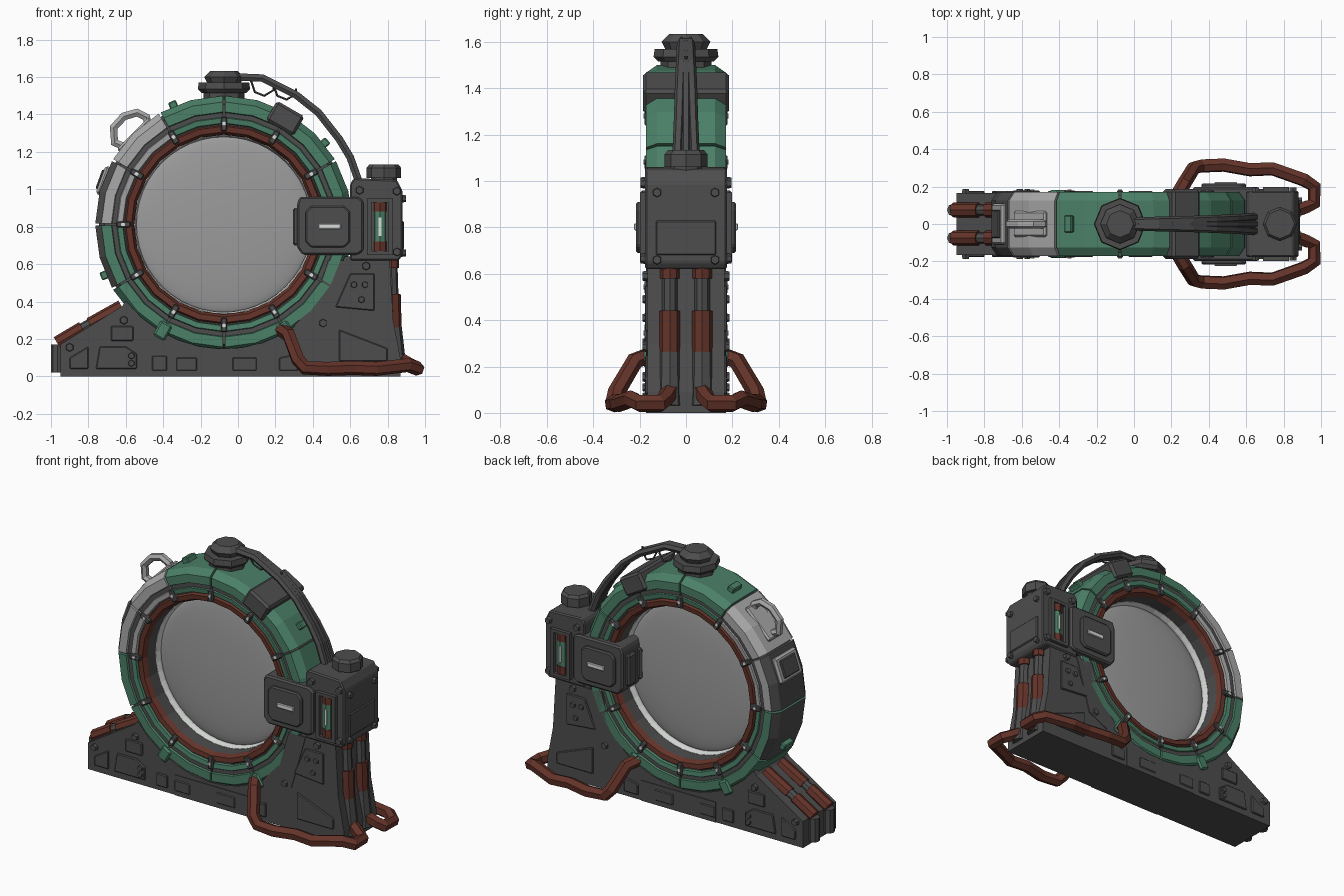
import bpy, bmesh, math
from mathutils import Vector, Matrix

if "Cube" in bpy.data.objects:
    bpy.data.objects.remove(bpy.data.objects["Cube"])

CX, CZ = -0.075, 0.812          # ring centre


def material(name, *rgb):
    m = bpy.data.materials.new(name)
    m.diffuse_color = (*rgb, 1)
    m.use_nodes = True
    m.node_tree.nodes["Principled BSDF"].inputs["Base Color"].default_value = m.diffuse_color
    return m


DARK = material("dark_grey", 0.075, 0.075, 0.075)
GREEN = material("green", 0.07, 0.215, 0.137)
RED = material("rust_red", 0.125, 0.033, 0.022)
LIGHT = material("light_grey", 0.40, 0.40, 0.40)
LENS = material("lens_grey", 0.33, 0.33, 0.33)
WHITE = material("white", 0.7, 0.72, 0.70)


def finish(name, bm, mats, mirror=False):
    bmesh.ops.recalc_face_normals(bm, faces=bm.faces)
    me = bpy.data.meshes.new(name)
    bm.to_mesh(me)
    bm.free()
    for m in mats:
        me.materials.append(m)
    ob = bpy.data.objects.new(name, me)
    bpy.context.collection.objects.link(ob)
    if mirror:
        md = ob.modifiers.new("mirror_y", 'MIRROR')
        md.use_axis = (False, True, False)
        md.use_mirror_merge = False
    return ob


def prism(name, pts, y0, y1, mat, mirror=False, bevel=0):
    """Extrude an x-z outline from y0 to y1."""
    bm = bmesh.new()
    f = bm.faces.new([bm.verts.new((x, y0, z)) for x, z in pts])
    ext = bmesh.ops.extrude_face_region(bm, geom=[f])
    for v in ext["geom"]:
        if isinstance(v, bmesh.types.BMVert):
            v.co.y = y1
    bmesh.ops.recalc_face_normals(bm, faces=bm.faces)
    if bevel:
        bmesh.ops.bevel(bm, geom=bm.edges[:], offset=bevel, segments=1, affect='EDGES')
    return finish(name, bm, [mat], mirror)


def box(name, x0, x1, z0, z1, y0, y1, mat, mirror=False, bevel=0):
    return prism(name, [(x0, z0), (x1, z0), (x1, z1), (x0, z1)], y0, y1, mat, mirror, bevel)


def polar(deg, r):
    a = math.radians(deg)
    return CX + r * math.cos(a), CZ + r * math.sin(a)


def rim_box(name, deg, r0, r1, width, y0, y1, mat, mirror=False, bevel=0):
    """Block standing on the ring at an angle."""
    a = math.radians(deg)
    tx, tz = -math.sin(a) * width / 2, math.cos(a) * width / 2
    (xa, za), (xb, zb) = polar(deg, r0), polar(deg, r1)
    pts = [(xa - tx, za - tz), (xb - tx, zb - tz), (xb + tx, zb + tz), (xa + tx, za + tz)]
    return prism(name, pts, y0, y1, mat, mirror, bevel)


def rod(name, p0, p1, r0, r1, mat, n=8, mirror=False):
    p0, p1 = Vector(p0), Vector(p1)
    d = p1 - p0
    bm = bmesh.new()
    bmesh.ops.create_cone(bm, cap_ends=True, segments=n, radius1=r0, radius2=r1, depth=d.length)
    rot = d.to_track_quat('Z', 'Y').to_matrix().to_4x4()
    rot.translation = (p0 + p1) / 2
    bm.transform(rot)
    return finish(name, bm, [mat], mirror)


def tube(name, pts, r, mat, mirror=False):
    cu = bpy.data.curves.new(name, 'CURVE')
    cu.dimensions, cu.bevel_depth, cu.bevel_resolution, cu.use_fill_caps = '3D', r, 1, True
    sp = cu.splines.new('POLY')
    sp.points.add(len(pts) - 1)
    for p, co in zip(sp.points, pts):
        p.co = (*co, 1)
    cu.materials.append(mat)
    ob = bpy.data.objects.new(name, cu)
    bpy.context.collection.objects.link(ob)
    bpy.context.view_layer.objects.active = ob
    ob.select_set(True)
    bpy.ops.object.convert(target='MESH')
    ob = bpy.context.view_layer.objects.active
    ob.select_set(False)
    for p in ob.data.polygons:
        p.use_smooth = False
    if mirror:
        md = ob.modifiers.new("mirror_y", 'MIRROR')
        md.use_axis = (False, True, False)
    return ob


def revolve(name, half, a0, a1, n, mats, index=lambda k: 0):
    """Sweep a section (r, y), mirrored about y = 0, round the ring axis."""
    sec = half + [(r, -y) for r, y in reversed(half)]
    m, h = len(sec), len(half)
    full = abs(a1 - a0) >= 360
    bm = bmesh.new()
    rows = []
    for i in range(n if full else n + 1):
        d = a0 + (a1 - a0) * i / n
        rows.append([bm.verts.new((polar(d, r)[0], y, polar(d, r)[1])) for r, y in sec])
    for i in range(n):
        p, q = rows[i], rows[(i + 1) % len(rows)]
        for k in range(m):
            f = bm.faces.new((p[k], p[(k + 1) % m], q[(k + 1) % m], q[k]))
            f.material_index = index(k if k < h else (m - 2 - k) % m)
    if not full:
        bm.faces.new(rows[0])
        bm.faces.new(rows[-1][::-1])
    return finish(name, bm, mats)


# ring: twelve armour segments over a dark core
revolve("ring_core", [(0.668, 0.11), (0.64, 0.155), (0.53, 0.145), (0.49, 0.10)], 0, 360, 24, [DARK])
section = [(0.688, 0.125), (0.655, 0.172), (0.602, 0.172), (0.598, 0.160), (0.574, 0.160),
           (0.570, 0.167), (0.542, 0.163), (0.53, 0.10)]
for i in range(12):
    d = 30 * i
    face = LIGHT if d in (120, 150) else GREEN
    rim = DARK if d in (150, 180) else face
    revolve("ring_segment", section, d + 0.5, d + 29.5, 2, [face, rim, DARK],
            lambda k: 2 if k == 3 else (1 if k in (0, 15) else 0))
    # clip with bright bolt over every joint
    rim_box("ring_clip", d, 0.50, 0.575, 0.034, 0.09, 0.179, DARK, True, 0.006)
    x, z = polar(d, 0.54)
    rod("clip_bolt", (x, 0.175, z), (x, 0.184, z), 0.011, 0.011, WHITE, 6, True)
revolve("red_inner_ring", [(0.54, 0.13), (0.525, 0.163), (0.495, 0.16), (0.48, 0.13)], 0, 360, 24,
        [RED, DARK], lambda k: 1 if k == 3 else 0)
revolve("lens_rim", [(0.49, 0.05), (0.476, 0.05), (0.468, 0.02)], 0, 360, 48, [WHITE])
bm = bmesh.new()
bmesh.ops.create_uvsphere(bm, u_segments=48, v_segments=24, radius=0.475)
bm.transform(Matrix.Translation((CX, 0, CZ)) @ Matrix.Diagonal((1, 0.09, 1, 1)) @ Matrix.Rotation(math.pi / 2, 4, 'X'))
lens = finish("lens", bm, [LENS])
for p in lens.data.polygons:
    p.use_smooth = True

# blocks and tabs on the ring rim
rim_box("rim_saddle", 60, 0.595, 0.715, 0.17, -0.186, 0.186, DARK, False, 0.014)
for deg in (240, 300):
    rim_box("lower_clamp", deg, 0.61, 0.70, 0.07, 0.10, 0.182, GREEN, True, 0.01)
for deg in (113, 39, 203):
    rim_box("rim_tab", deg, 0.66, 0.715, 0.045, -0.045, 0.045, GREEN, False, 0.006)
rim_box("rim_plate", 160, 0.62, 0.702, 0.16, -0.11, 0.11, LIGHT, False, 0.012)
rim_box("rim_plate_cover", 160, 0.69, 0.712, 0.11, -0.075, 0.075, DARK, False, 0.006)
rim_box("handle_plate", 135, 0.64, 0.69, 0.24, -0.07, 0.07, LIGHT, False, 0.01)
tube("carry_handle", [(-0.59, 0, 1.22), (-0.66, 0, 1.25), (-0.665, 0, 1.33), (-0.61, 0, 1.39),
                      (-0.54, 0, 1.41), (-0.49, 0, 1.385), (-0.48, 0, 1.34)], 0.025, LIGHT)

# top cap, stacked octagons
for z0, z1, r0, r1 in ((1.46, 1.52, 0.11, 0.11), (1.515, 1.535, 0.12, 0.14), (1.535, 1.57, 0.14, 0.135),
                       (1.57, 1.60, 0.09, 0.105), (1.60, 1.633, 0.105, 0.072)):
    rod("top_cap", (CX, 0, z0), (CX, 0, z1), r0, r1, DARK)

# cable arm from the cap to the tower, fanning out
arm = [(0.0, 1.60), (0.13, 1.595), (0.31, 1.505), (0.43, 1.41), (0.54, 1.27), (0.60, 1.17), (0.65, 1.03)]
for s in (-1, 0, 1):
    tube("cable_arm", [(x, s * (0.012 + 0.026 * i / 6), z) for i, (x, z) in enumerate(arm)], 0.023, DARK)
for x0, z0 in ((0.07, 1.58), (0.19, 1.56)):
    tube("loose_wire", [(x0, 0.01, z0), (x0 + 0.02, 0.03, z0 - 0.06), (x0 + 0.07, 0.03, z0 - 0.08),
                        (x0 + 0.12, 0.0, z0 - 0.05), (x0 + 0.12, 0, z0 - 0.02)], 0.006, DARK)

# base hull, hugging the ring
arc = [polar(d, 0.665) for d in range(218, 341, 10)]
prism("base_hull", [(-0.95, 0), (-0.95, 0.17), (-0.62, 0.375)] + arc +
      [(0.57, 0.64), (0.81, 0.64), (0.83, 0.3), (0.87, 0.09), (0.87, 0)], -0.167, 0.167, DARK)
box("base_middle", -0.33, 0.2, 0.0, 0.13, -0.172, 0.172, DARK)
prism("base_strut", [(0.48, 0.62), (0.60, 0.62), (0.50, 0.27), (0.36, 0.20), (0.30, 0.27), (0.42, 0.40)],
      0.15, 0.172, DARK, True)

# raised panels and bolts on both base faces
panels = [[(-0.68, 0.19), (-0.56, 0.19), (-0.56, 0.27), (-0.68, 0.27)],
          [(-0.90, 0.04), (-0.80, 0.04), (-0.80, 0.16), (-0.90, 0.10)],
          [(-0.76, 0.04), (-0.54, 0.04), (-0.54, 0.12), (-0.60, 0.16), (-0.74, 0.16)],
          [(-0.46, 0.03), (-0.38, 0.03), (-0.38, 0.11), (-0.46, 0.11)],
          [(-0.33, 0.03), (-0.22, 0.03), (-0.22, 0.10), (-0.33, 0.10)],
          [(-0.03, 0.03), (0.10, 0.03), (0.10, 0.10), (-0.03, 0.10)],
          [(0.22, 0.03), (0.32, 0.03), (0.32, 0.12), (0.22, 0.10)],
          [(0.54, 0.08), (0.80, 0.08), (0.80, 0.15), (0.54, 0.25)],
          [(0.52, 0.37), (0.73, 0.35), (0.73, 0.55), (0.60, 0.55)]]
for pts in panels:
    prism("base_panel", pts, 0.16, 0.177, DARK, True, 0.005)
for x, z in ((0.62, 0.49), (0.68, 0.49), (0.66, 0.41), (-0.57, 0.07), (-0.57, 0.11)):
    rod("panel_stud", (x, 0.17, z), (x, 0.188, z), 0.02, 0.016, DARK, 6, True)
for x, z in ((-0.61, 0.30), (-0.90, 0.155), (0.455, 0.285), (0.685, 0.59)):
    rod("base_bolt", (x, 0.16, z), (x, 0.187, z), 0.024, 0.02, DARK, 6, True)

# paired pipes down the left slope
for a, b, r, m in (((-0.965, 0.02), (-0.965, 0.17), 0.035, DARK), ((-0.965, 0.175), (-0.83, 0.255), 0.04, RED),
                   ((-0.84, 0.25), (-0.78, 0.285), 0.03, DARK), ((-0.79, 0.275), (-0.62, 0.37), 0.04, RED)):
    rod("left_pipe", (a[0], 0.075, a[1]), (b[0], 0.075, b[1]), r, r, m, 8, True)

# paired pipes up the right end
for a, b, r0, r1, m in (((0.85, 0.03), (0.83, 0.26), 0.052, 0.046, DARK), ((0.83, 0.26), (0.825, 0.44), 0.045, 0.045, RED),
                        ((0.825, 0.43), (0.82, 0.59), 0.033, 0.033, DARK), ((0.82, 0.58), (0.82, 0.63), 0.042, 0.042, RED)):
    rod("right_pipe", (a[0], 0.07, a[1]), (b[0], 0.07, b[1]), r0, r1, m, 8, True)

# floor hoses, one each side
tube("floor_hose", [(0.23, 0.15, 0.25), (0.27, 0.22, 0.225), (0.32, 0.30, 0.09), (0.36, 0.31, 0.045),
                    (0.48, 0.315, 0.04), (0.62, 0.29, 0.045), (0.74, 0.295, 0.04), (0.91, 0.235, 0.06),
                    (0.963, 0.20, 0.04), (0.963, 0.11, 0.04), (0.92, 0.09, 0.06), (0.85, 0.065, 0.10)],
     0.038, RED, True)

# tower box with lid, bolts and end plate
prism("tower_box", [(0.60, 0.62), (0.86, 0.62), (0.88, 0.65), (0.88, 0.99), (0.85, 1.05), (0.62, 1.06), (0.60, 1.03)],
      -0.176, 0.176, DARK, False, 0.008)
for z0, z1, r0, r1 in ((1.04, 1.07, 0.07, 0.07), (1.06, 1.115, 0.092, 0.092), (1.115, 1.133, 0.092, 0.078)):
    rod("tower_lid", (0.78, 0, z0), (0.78, 0, z1), r0, r1, DARK)
box("end_plate", 0.87, 0.888, 0.68, 0.83, -0.13, 0.13, DARK, False, 0.006)
for x, z in ((0.65, 0.995), (0.85, 0.99), (0.85, 0.665)):
    rod("tower_bolt", (x, 0.17, z), (x, 0.196, z), 0.024, 0.02, DARK, 6, True)
for z in (0.66, 0.95):
    rod("end_bolt", (0.87, 0.125, z), (0.897, 0.125, z), 0.022, 0.018, DARK, 6, True)

# power cell window
for x0, x1, z0, z1 in ((0.69, 0.715, 0.65, 0.95), (0.805, 0.83, 0.65, 0.95), (0.71, 0.81, 0.93, 0.95), (0.71, 0.81, 0.65, 0.67)):
    box("cell_frame", x0, x1, z0, z1, 0.17, 0.198, DARK, True)
for z0, z1, r, m in ((0.67, 0.72, 0.042, RED), (0.72, 0.88, 0.038, GREEN), (0.88, 0.93, 0.042, RED)):
    rod("power_cell", (0.76, 0.155, z0), (0.76, 0.155, z1), r, r, m, 8, True)
box("cell_glow", 0.752, 0.768, 0.75, 0.85, 0.188, 0.195, WHITE, True)

# clamp box gripping the ring, with grip bars and ribs on its inner end
clamp = [(0.315, 0.69), (0.345, 0.65), (0.64, 0.65), (0.67, 0.67), (0.67, 0.94), (0.64, 0.96), (0.33, 0.96), (0.315, 0.92)]
prism("clamp_box", clamp, -0.198, 0.198, DARK, False, 0.01)
prism("clamp_cover", [(0.36, 0.72), (0.39, 0.69), (0.57, 0.69), (0.60, 0.72), (0.60, 0.88), (0.57, 0.91), (0.39, 0.91), (0.36, 0.88)],
      0.19, 0.216, DARK, True, 0.008)
box("grip_bar", 0.43, 0.55, 0.787, 0.817, 0.21, 0.224, WHITE, True, 0.004)
for y in (-0.12, 0, 0.12):
    box("clamp_rib", 0.293, 0.33, 0.70, 0.90, y - 0.04, y + 0.04, DARK, False, 0.01)
